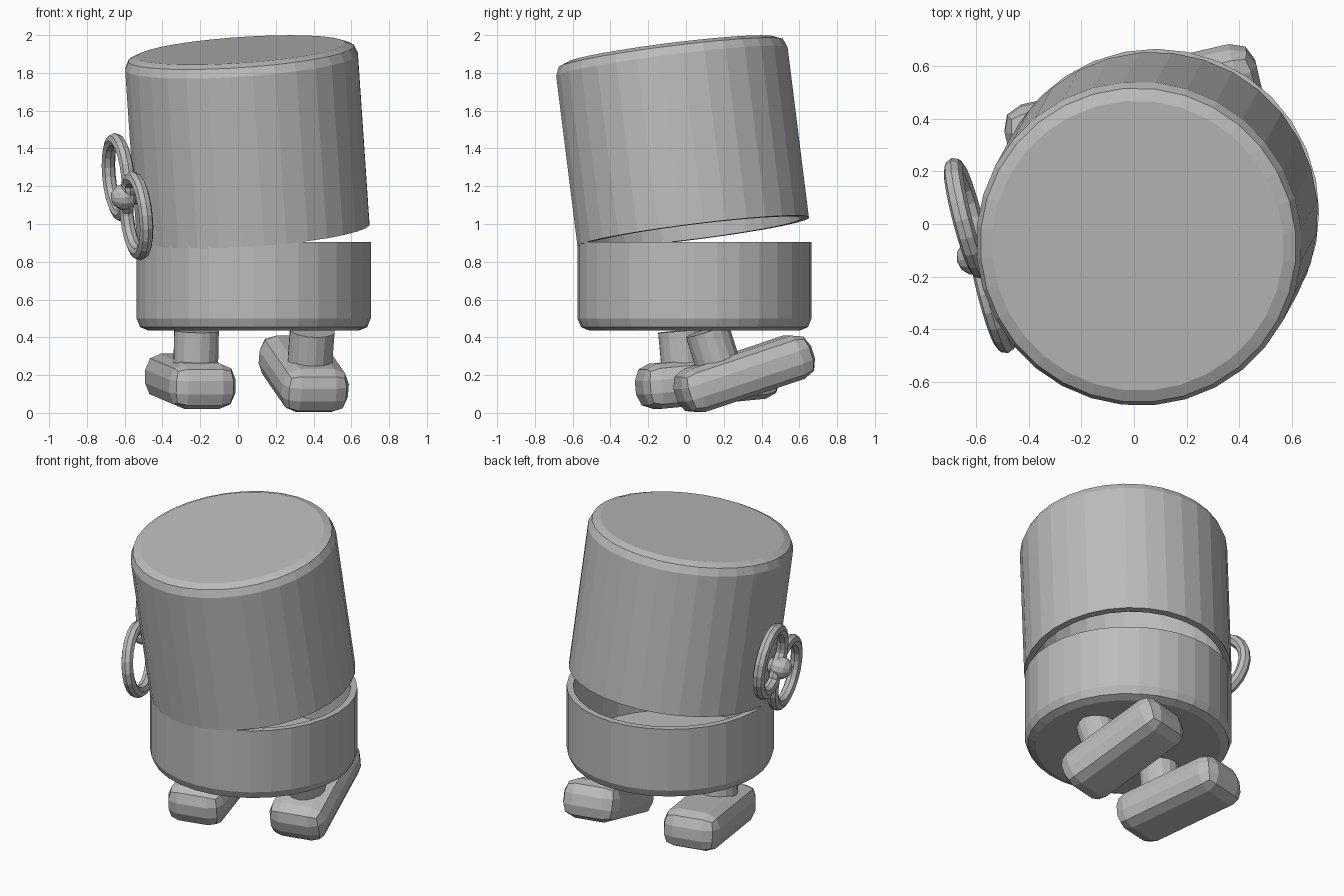
import bpy, bmesh, math
from mathutils import Vector, Matrix

if "Cube" in bpy.data.objects:
    bpy.data.objects.remove(bpy.data.objects["Cube"], do_unlink=True)

gray = bpy.data.materials.new("plain gray")
gray.use_nodes = True
gray.diffuse_color = (0.5, 0.5, 0.5, 1)
gray.node_tree.nodes["Principled BSDF"].inputs["Base Color"].default_value = gray.diffuse_color


def finish(name, bm, matrix):
    bmesh.ops.recalc_face_normals(bm, faces=bm.faces)
    mesh = bpy.data.meshes.new(name)
    bm.to_mesh(mesh)
    bm.free()
    mesh.materials.append(gray)
    ob = bpy.data.objects.new(name, mesh)
    ob.matrix_world = matrix
    bpy.context.collection.objects.link(ob)
    return ob


def frame(origin, axis):
    """Matrix whose z axis points along the given direction."""
    return Matrix.Translation(origin) @ Vector(axis).to_track_quat('Z', 'Y').to_matrix().to_4x4()


def cup(name, radius, height, wall, bevel, matrix):
    """Hollow round shell, closed and bevelled at z = 0, open at the far end."""
    profile = [(0, 0)]
    for i in range(3):
        a = i * math.pi / 4
        profile.append((radius - bevel + bevel * math.sin(a), bevel - bevel * math.cos(a)))
    profile += [(radius, height), (radius - wall, height), (radius - wall, wall), (0, wall)]
    bm = bmesh.new()
    verts = [bm.verts.new((r, 0, z)) for r, z in profile]
    edges = [bm.edges.new(pair) for pair in zip(verts, verts[1:])]
    bmesh.ops.spin(bm, geom=verts + edges, cent=(0, 0, 0), axis=(0, 0, 1),
                   angle=math.tau, steps=32, use_duplicate=False)
    bmesh.ops.remove_doubles(bm, verts=bm.verts, dist=1e-4)
    return finish(name, bm, matrix)


def cylinder(name, radius, length, matrix, sides=16):
    bm = bmesh.new()
    bmesh.ops.create_cone(bm, cap_ends=True, segments=sides, radius1=radius, radius2=radius,
                          depth=length, matrix=Matrix.Translation((0, 0, length / 2)))
    return finish(name, bm, matrix)


def torus(name, major, minor, matrix, steps=20, sides=8):
    bm = bmesh.new()
    made = bmesh.ops.create_circle(bm, segments=sides, radius=minor,
                                   matrix=Matrix.Translation((major, 0, 0)) @ Matrix.Rotation(math.pi / 2, 4, 'X'))
    bmesh.ops.spin(bm, geom=made["verts"] + bm.edges[:], cent=(0, 0, 0), axis=(0, 0, 1),
                   angle=math.tau, steps=steps, use_duplicate=False)
    bmesh.ops.remove_doubles(bm, verts=bm.verts, dist=1e-4)
    return finish(name, bm, matrix)


# Lower shell, and upper shell tipped open towards the front
cup("lower_body", 0.62, 0.47, 0.04, 0.065, Matrix.Translation((0.083, 0.045, 0.435)))
lean = Vector((-0.068, -0.125, 1)).normalized()
rim = Vector((0.08, 0.038, 0.958))
cup("upper_body", 0.62, 0.973, 0.04, 0.065, frame(rim + lean * 0.973, -lean))

# Feet with their legs, each pitched as in a walking step
for side, centre, pitch in (("right", (-0.2525, 0.1125, 0.1675), 5.4),
                            ("left", (0.348, 0.308, 0.207), 18)):
    pose = (Matrix.Translation(centre) @ Matrix.Rotation(math.radians(13), 4, 'Z')
            @ Matrix.Rotation(math.radians(pitch), 4, 'X'))
    bm = bmesh.new()
    bmesh.ops.create_cube(bm, size=1, matrix=Matrix.Diagonal((0.36, 0.74, 0.24, 1)))
    bmesh.ops.bevel(bm, geom=bm.edges[:], offset=0.085, segments=2, profile=0.5, affect='EDGES')
    finish(side + "_foot", bm, pose)
    cylinder(side + "_leg", 0.12, 0.28, pose @ Matrix.Translation((0, -0.12, 0)))

# Winding key on the side: two loops, a shaft and a round stud
hub = Vector((-0.585, -0.12, 1.145))
out = Vector((-0.96, -0.25, -0.1)).normalized()
along = Vector((0.11, -0.29, -0.21))
along = (along - out * along.dot(out)).normalized()
for name, step in (("key_loop_back", -0.18), ("key_loop_front", 0.18)):
    torus(name, 0.2, 0.037, frame(hub + along * step, out))
cylinder("key_shaft", 0.045, 0.15, frame(hub - out * 0.12, out), 12)
bm = bmesh.new()
bmesh.ops.create_uvsphere(bm, u_segments=12, v_segments=6, radius=0.07)
finish("key_stud", bm, frame(hub + out * 0.02, out))
